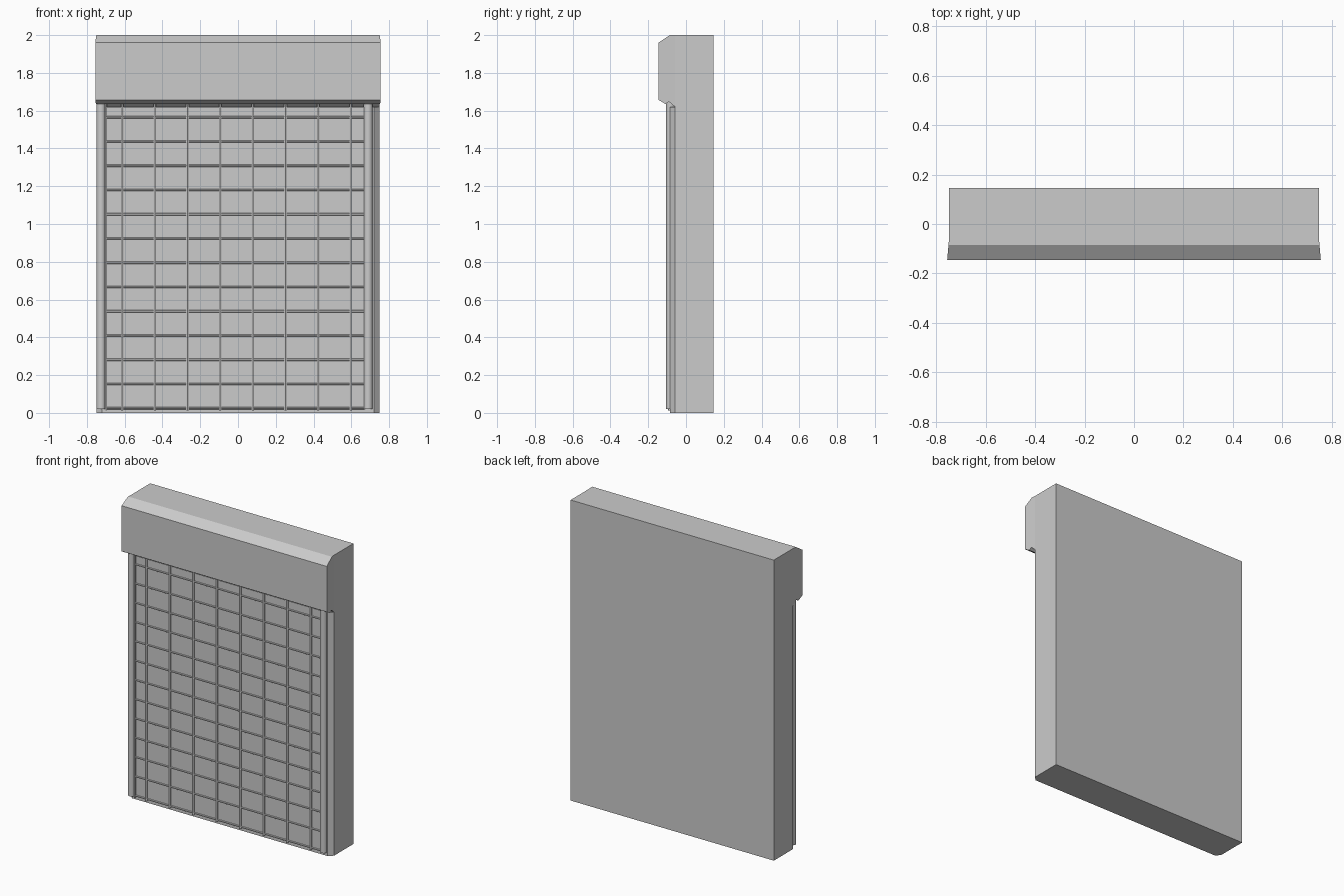
import bpy, bmesh
from mathutils import Matrix, Vector

if "Cube" in bpy.data.objects:
    bpy.data.objects.remove(bpy.data.objects["Cube"])


def finish(name, bm):
    bmesh.ops.recalc_face_normals(bm, faces=bm.faces)
    me = bpy.data.meshes.new(name)
    bm.to_mesh(me)
    bm.free()
    ob = bpy.data.objects.new(name, me)
    bpy.context.collection.objects.link(ob)
    return ob


def prism(points, offset):
    """Extrude a closed 3D outline along an offset vector."""
    bm = bmesh.new()
    face = bm.faces.new([bm.verts.new(p) for p in points])
    ext = bmesh.ops.extrude_face_region(bm, geom=[face], use_keep_orig=True)
    verts = [g for g in ext["geom"] if isinstance(g, bmesh.types.BMVert)]
    bmesh.ops.translate(bm, verts=verts, vec=offset)
    return bm


def rod(bm, start, end, radius, sides):
    """Add a capped rod between two points."""
    a, b = Vector(start), Vector(end)
    d = b - a
    rot = d.to_track_quat('Z', 'Y').to_matrix().to_4x4()
    bmesh.ops.create_cone(bm, cap_ends=True, segments=sides, radius1=radius,
                          radius2=radius, depth=d.length,
                          matrix=Matrix.Translation((a + b) / 2) @ rot)


W = 0.748          # half width
BACK, FRONT, CORNER = 0.145, -0.085, -0.058

# Wall slab with chamfered front corners
plan = [(-W, BACK), (W, BACK), (W, CORNER), (0.72, FRONT), (-0.72, FRONT), (-W, CORNER)]
finish("shutter_panel", prism([(x, y, 0) for x, y in plan], (0, 0, 1.62)))

# Roller housing: side profile, slightly flared towards the front
profile = [(BACK, 2), (FRONT, 2), (-0.145, 1.96), (-0.145, 1.657),
           (-0.108, 1.635), (-0.09, 1.648), (CORNER, 1.62), (BACK, 1.62)]
hood = prism([(-W, y, z) for y, z in profile], (2 * W, 0, 0))
bmesh.ops.bisect_plane(hood, geom=hood.verts[:] + hood.edges[:] + hood.faces[:],
                       plane_co=(0, CORNER, 0), plane_no=(0, 1, 0))
for v in hood.verts:
    flare = max(0, (CORNER - v.co.y) / (CORNER + 0.145))
    v.co.x *= 1 + 0.01 * flare
finish("roller_housing", hood)

# Round guide rails
for side, x in (("left", -0.725), ("right", 0.689)):
    bm = bmesh.new()
    rod(bm, (x, -0.082, 0.02), (x, -0.082, 1.645), 0.024, 12)
    rail = finish(side + "_guide_rail", bm)
    rail.data.shade_smooth()
    rail.data.set_sharp_from_angle(angle=0.7)

# Vertical grille bars, plus a thin one beside the left rail
bars = bmesh.new()
for i in range(8):
    x = -0.613 + i * 0.1729
    rod(bars, (x, -0.088, 0.012), (x, -0.088, 1.635), 0.008, 6)
rod(bars, (-0.698, -0.088, 0.012), (-0.698, -0.088, 1.635), 0.006, 6)
finish("vertical_bars", bars)

# Horizontal grille bars
bars = bmesh.new()
for i in range(13):
    z = 0.025 + i * 0.1283
    rod(bars, (-0.70, -0.087, z), (0.67, -0.087, z), 0.006, 6)
finish("horizontal_bars", bars)
